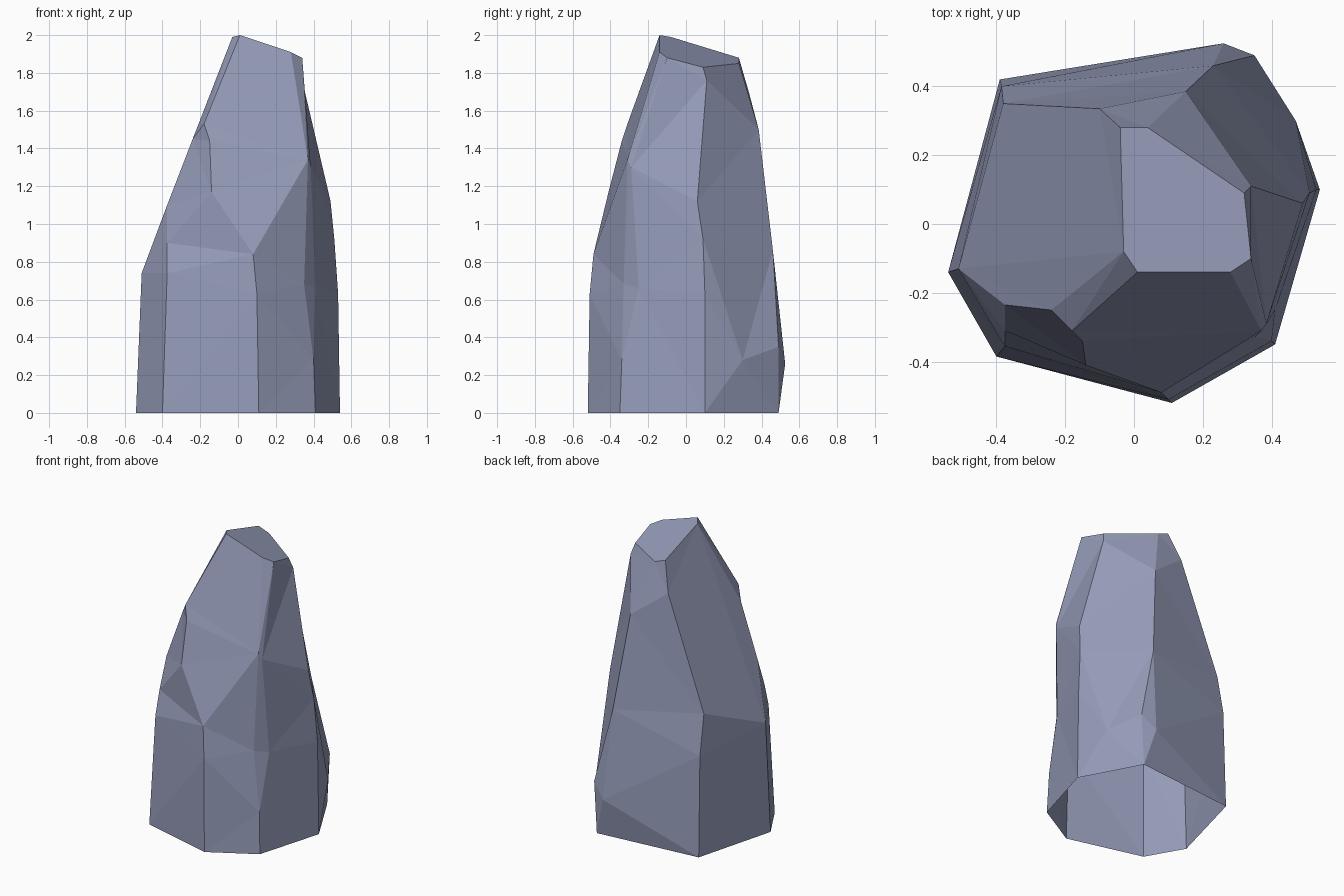
import bpy
import bmesh
from mathutils import Vector

default_cube = bpy.data.objects.get("Cube")
if default_cube:
    bpy.data.objects.remove(default_cube, do_unlink=True)


def make_material(name, color):
    material = bpy.data.materials.new(name)
    material.use_nodes = True
    material.diffuse_color = color
    shader = material.node_tree.nodes["Principled BSDF"]
    shader.inputs["Base Color"].default_value = color
    shader.inputs["Roughness"].default_value = 0.9
    return material


def distance(first, second):
    return (Vector(first) - Vector(second)).length


def bridge_ridges(left, right):
    """Triangles between two neighbouring ridges, always along the shorter diagonal."""
    triangles = []
    i = j = 0
    while i < len(left) - 1 or j < len(right) - 1:
        climb_left = j == len(right) - 1 or (
            i < len(left) - 1
            and distance(left[i + 1], right[j]) < distance(left[i], right[j + 1])
        )
        if climb_left:
            triangles.append((left[i], right[j], left[i + 1]))
            i += 1
        else:
            triangles.append((left[i], right[j], right[j + 1]))
            j += 1
    # Ridges may share points, which leaves slivers to drop
    return [t for t in triangles if len(set(t)) == len(t)]


def build_faceted_shell(name, ridges, material):
    """Skin the ridges all the way round, close the top and leave the foot open."""
    bm = bmesh.new()
    corners = {}

    def corner(point):
        if point not in corners:
            corners[point] = bm.verts.new(point)
        return corners[point]

    for left, right in zip(ridges, ridges[1:] + ridges[:1]):
        for triangle in bridge_ridges(left, right):
            bm.faces.new([corner(point) for point in triangle])

    crown = list(dict.fromkeys(ridge[-1] for ridge in ridges))
    bm.faces.new([corner(point) for point in crown])

    # Merge nearly flat neighbours into single facets
    bmesh.ops.dissolve_limit(bm, angle_limit=0.02, verts=bm.verts, edges=bm.edges)
    mesh = bpy.data.meshes.new(name)
    bm.to_mesh(mesh)
    bm.free()
    mesh.materials.append(material)
    shell = bpy.data.objects.new(name, mesh)
    bpy.context.collection.objects.link(shell)
    return shell


# Ridge lines of the rock, each running from the ground to the slanted crown
west = [(-.54, -.14, 0), (-.51, -.13, .74), (-.03, -.08, 1.99)]

front_west = [(-.4, -.385, 0), (-.375, -.355, .74), (-.375, -.31, .9),
              (-.375, -.235, 1.1), (-.24, -.25, 1.45), west[-1]]

front = [(.11, -.52, 0), (.1, -.51, .63), (.08, -.49, .84), (-.14, -.41, 1.17),
         (-.15, -.34, 1.44), (-.18, -.31, 1.53), (.01, -.14, 2)]

front_east = [(.41, -.35, 0), (.4, -.34, .28), (.35, -.33, .68),
              (.37, -.31, 1.34), (.28, -.14, 1.91)]

# Second edge of the narrow bevel and the notch beside it
bevel = [front_east[0], (.41, -.25, .66), (.385, -.29, 1.3), (.34, -.1, 1.88)]

east = [(.54, .1, 0), (.53, .1, .63), (.51, .09, .92), (.49, .06, 1.12),
        (.34, .11, 1.76), (.32, .09, 1.83)]

# Chipped foot, rejoining the east ridge higher up
east_chip = [east[0], (.47, .3, .28)] + east[2:]

back_east = [(.33, .49, 0), (.35, .49, .35), (.23, .46, .86),
             (.15, .385, 1.5), (.04, .28, 1.85)]

back_chip = [back_east[0], (.26, .525, .26)] + back_east[2:]

back_west = [(-.39, .42, 0), (-.385, .4, .68), (-.38, .35, .95),
             (-.1, .335, 1.69), (-.04, .28, 1.88)]

stone = make_material("blue grey stone", (0.3, 0.33, 0.48, 1))
build_faceted_shell(
    "rock_pillar",
    [west, front_west, front, front_east, bevel, east, east_chip,
     back_east, back_chip, back_west],
    stone,
)
